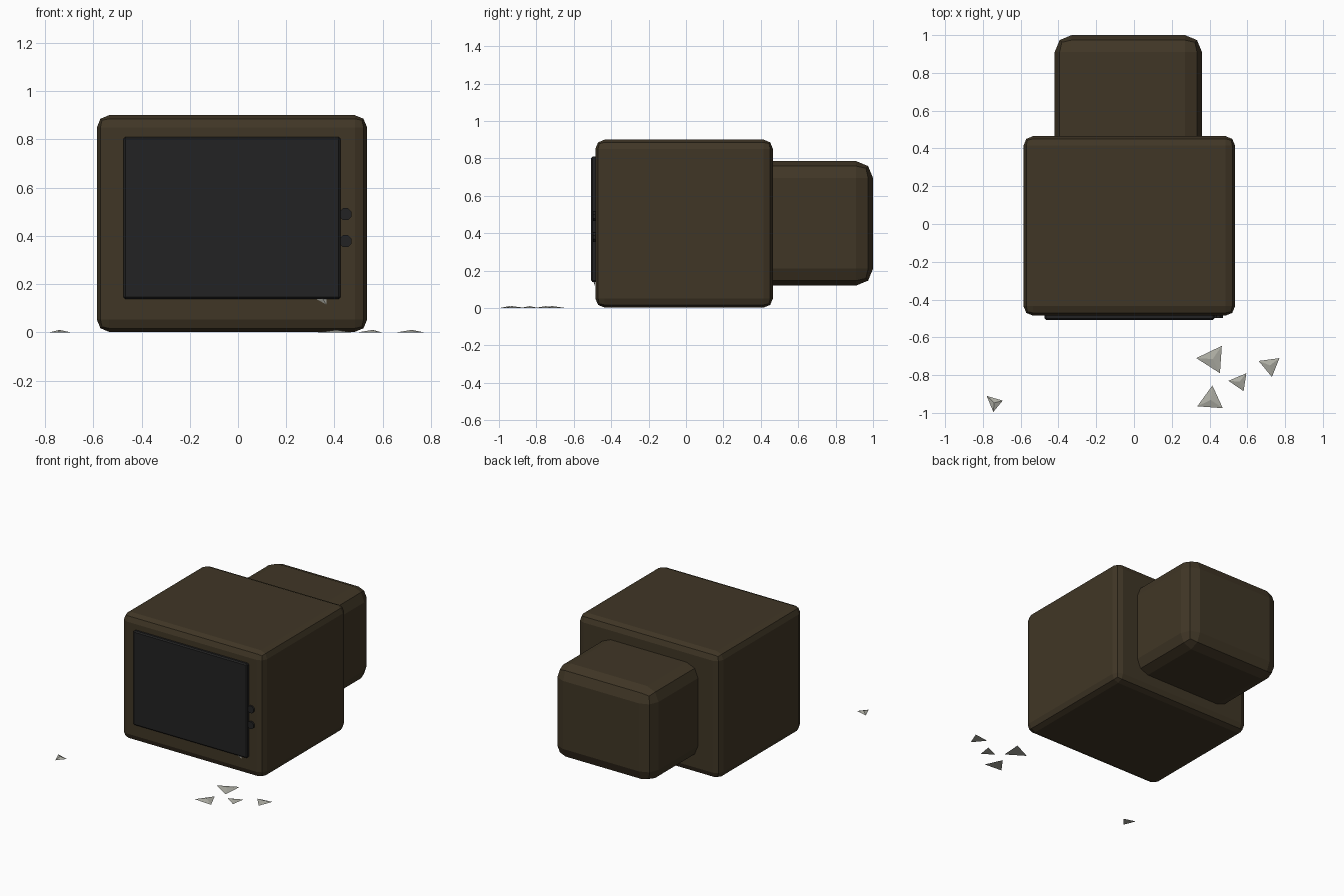
import bpy
import bmesh
from math import pi
from mathutils import Matrix, Vector

cube = bpy.data.objects.get("Cube")
if cube:
    bpy.data.objects.remove(cube, do_unlink=True)


def material(name, rgb):
    mat = bpy.data.materials.new(name)
    mat.use_nodes = True
    mat.diffuse_color = (*rgb, 1)
    mat.node_tree.nodes["Principled BSDF"].inputs["Base Color"].default_value = (*rgb, 1)
    return mat


casing = material("dark olive casing", (0.051, 0.037, 0.019))
black = material("black glass", (0.0165, 0.0165, 0.0168))
stone = material("pale shard", (0.42, 0.42, 0.37))


def finish(name, bm, mat):
    bmesh.ops.recalc_face_normals(bm, faces=bm.faces)
    mesh = bpy.data.meshes.new(name)
    bm.to_mesh(mesh)
    bm.free()
    mesh.materials.append(mat)
    obj = bpy.data.objects.new(name, mesh)
    bpy.context.collection.objects.link(obj)
    return obj


def rounded_box(name, low, high, bevel, segments, mat):
    """Box between two corners with flat-shaded chamfered edges."""
    low, high = Vector(low), Vector(high)
    bm = bmesh.new()
    bmesh.ops.create_cube(bm, size=1)
    bmesh.ops.scale(bm, vec=high - low, verts=bm.verts)
    bmesh.ops.translate(bm, vec=(low + high) / 2, verts=bm.verts)
    bmesh.ops.bevel(bm, geom=bm.edges[:], offset=bevel, segments=segments,
                    profile=0.5, affect='EDGES')
    return finish(name, bm, mat)


def button(name, x, z):
    bm = bmesh.new()
    turn = Matrix.Rotation(pi / 2, 4, 'X') @ Matrix.Rotation(pi / 8, 4, 'Z')
    bmesh.ops.create_cone(bm, cap_ends=True, segments=8, radius1=0.027,
                          radius2=0.027, depth=0.04,
                          matrix=Matrix.Translation((x, -0.477, z)) @ turn)
    return finish(name, bm, black)


def shard(name, corners, lift):
    """Shallow three-sided pyramid over a triangle."""
    bm = bmesh.new()
    base = [bm.verts.new(c) for c in corners]
    centre = sum((v.co for v in base), Vector()) / 3
    tip = bm.verts.new(centre + Vector(lift))
    bm.faces.new(base)
    for i in range(3):
        bm.faces.new((base[i], base[(i + 1) % 3], tip))
    return finish(name, bm, stone)


# Television casing, rear tube housing and screen
rounded_box("casing", (-0.585, -0.485, 0.002), (0.535, 0.465, 0.9), 0.05, 2, casing)
rounded_box("tube_housing", (-0.42, 0.25, 0.12), (0.36, 1.0, 0.785), 0.09, 2, casing)
rounded_box("screen", (-0.475, -0.507, 0.138), (0.425, -0.44, 0.81), 0.008, 1, black)

# Control knobs beside the screen
for label, height in (("upper", 0.49), ("lower", 0.378)):
    button(label + "_knob", 0.446, height)

# Broken pieces scattered on the ground
pieces = [
    ((0.33, -0.71), (0.465, -0.645), (0.455, -0.79)),
    ((0.66, -0.725), (0.77, -0.71), (0.73, -0.81)),
    ((0.50, -0.83), (0.595, -0.79), (0.58, -0.885)),
    ((0.415, -0.855), (0.335, -0.965), (0.47, -0.975)),
    ((-0.78, -0.91), (-0.695, -0.935), (-0.745, -0.995)),
]
for number, points in enumerate(pieces, 1):
    shard(f"ground_shard_{number}", [(x, y, 0) for x, y in points], (0, 0, 0.01))

# Piece stuck under the screen edge
shard("casing_shard", [(0.325, -0.486, 0.138), (0.366, -0.486, 0.16), (0.366, -0.486, 0.115)],
      (0, -0.008, 0))
